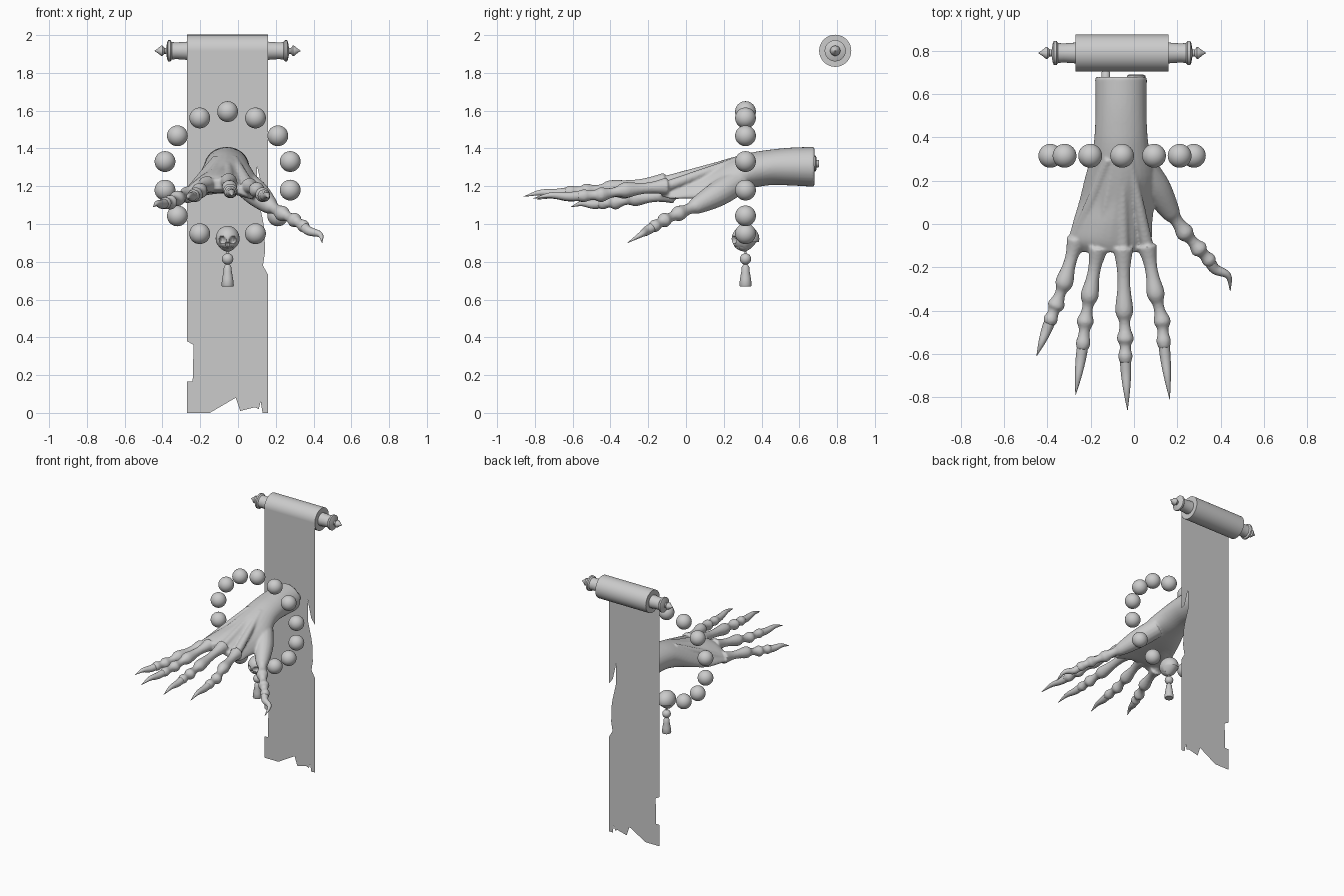
import bpy, bmesh
from math import sin, cos, pi, tau, radians
from mathutils import Vector, Matrix

cube = bpy.data.objects.get("Cube")
if cube:
    bpy.data.objects.remove(cube, do_unlink=True)

grey = bpy.data.materials.new("plain grey")
grey.use_nodes = True
grey.diffuse_color = (0.6, 0.6, 0.6, 1)
grey.node_tree.nodes["Principled BSDF"].inputs["Base Color"].default_value = grey.diffuse_color

MID = -0.055   # shared centre line of banner, beads and arm
RING_Y = 0.315


def finish(name, bm, smooth=True):
    bmesh.ops.recalc_face_normals(bm, faces=bm.faces)
    mesh = bpy.data.meshes.new(name)
    bm.to_mesh(mesh)
    bm.free()
    mesh.materials.append(grey)
    obj = bpy.data.objects.new(name, mesh)
    bpy.context.collection.objects.link(obj)
    if smooth:
        bpy.ops.object.select_all(action='DESELECT')
        obj.select_set(True)
        bpy.context.view_layer.objects.active = obj
        bpy.ops.object.shade_smooth_by_angle(angle=radians(40))
    return obj


def skin(bm, rings):
    """Bridge a list of point rings and cap both ends."""
    loops = [[bm.verts.new(p) for p in ring] for ring in rings]
    for a, b in zip(loops, loops[1:]):
        for i in range(len(a)):
            j = (i + 1) % len(a)
            bm.faces.new((a[i], a[j], b[j], b[i]))
    bm.faces.new(loops[0])
    bm.faces.new(loops[-1])


def spline(points, steps=5):
    """Catmull-Rom through points of any dimension."""
    p = [Vector(q) for q in points]
    p = [p[0] * 2 - p[1]] + p + [p[-1] * 2 - p[-2]]
    out = []
    for a, b, c, d in zip(p, p[1:], p[2:], p[3:]):
        for k in range(steps):
            t = k / steps
            out.append((b * 2 + (c - a) * t + (a * 2 - b * 5 + c * 4 - d) * t * t
                        + (b * 3 - a - c * 3 + d) * t ** 3) / 2)
    return out + [p[-2]]


def tube(bm, stations, sides=16):
    """Round tube through (x, y, z, radius) stations."""
    path = spline(stations)
    rings = []
    for i, s in enumerate(path):
        ahead = path[min(i + 1, len(path) - 1)].to_3d() - path[max(i - 1, 0)].to_3d()
        side = ahead.cross(Vector((0, 0, 1))).normalized()
        up = side.cross(ahead).normalized()
        r = max(s[3], 0.001)
        rings.append([s.to_3d() + (side * cos(k * tau / sides) + up * sin(k * tau / sides)) * r
                      for k in range(sides)])
    skin(bm, rings)


def lathe(name, profile, place, sides=40):
    """Spin (radius, height) pairs about local z, then place."""
    bm = bmesh.new()
    skin(bm, [[place @ Vector((r * cos(k * tau / sides), r * sin(k * tau / sides), h))
               for k in range(sides)] for r, h in profile])
    return finish(name, bm)


def ball(name, centre, radius):
    bm = bmesh.new()
    bmesh.ops.create_uvsphere(bm, u_segments=32, v_segments=20, radius=radius,
                              matrix=Matrix.Translation(centre))
    return finish(name, bm)


# Roller with turned ends
half = [(0.085, 0.215), (0.048, 0.215), (0.044, 0.27), (0.046, 0.295), (0.056, 0.303),
        (0.056, 0.315), (0.045, 0.32), (0.016, 0.325), (0.016, 0.335), (0.027, 0.345),
        (0.027, 0.352), (0.012, 0.37), (0.001, 0.387)]
profile = [(r, -h) for r, h in reversed(half)] + half
lathe("banner_roller", profile,
      Matrix.Translation((MID, 0.79, 1.917)) @ Matrix.Rotation(pi / 2, 4, 'Y'))

# Torn banner sheet
left_bite = [(-.27, .38), (-.235, .36), (-.22, .32), (-.197, .27), (-.21, .2), (-.24, .165), (-.27, .165)]
hem = [(-.27, 0), (-.15, 0), (-.135, .03), (-.115, .02), (-.09, .05), (-.085, .1), (-.07, .21),
       (-.045, .23), (-.02, .2), (-.012, .08), (.012, .01), (.03, .06), (.04, .115), (.08, .11),
       (.09, .03), (.11, .02), (.12, .06), (.13, 0), (.16, 0)]
right_tear = [(.16, .73), (.132, .78), (.143, .85), (.14, .97), (.13, 1.03), (.1, 1.02), (.03, .96),
              (0, 1.06), (0, 1.19), (.06, 1.22), (.07, 1.29), (.1, 1.31), (.13, 1.18), (.16, 1.14)]
bm = bmesh.new()
outline = [(-.27, 1.917)] + left_bite + hem + right_tear + [(.16, 1.917)]
bm.faces.new([bm.verts.new((x, 0.705, z)) for x, z in outline])
bmesh.ops.triangulate(bm, faces=bm.faces)
finish("banner_sheet", bm, smooth=False)

# Ring of beads, open at the bottom for the skull
COUNT, RING_R, RING_Z = 14, 0.34, 1.255
for i in range(COUNT):
    if i != COUNT // 2:
        a = i * tau / COUNT
        ball(f"bead_{i}", (MID + RING_R * sin(a), RING_Y, RING_Z + RING_R * cos(a)), 0.055)

# Skull pendant with pressed sockets and narrowed jaw
bm = bmesh.new()
bmesh.ops.create_uvsphere(bm, u_segments=64, v_segments=48, radius=1)
dents = [((-.42, -.85, -.1), .3, .3), ((.42, -.85, -.1), .3, .3), ((0, -.9, -.42), .16, .2)]
for v in bm.verts:
    p = v.co.copy()
    for centre, size, depth in dents:
        d = (p - Vector(centre).normalized()).length / size
        if d < 1:
            v.co.y += depth * (1 - d ** 4)
    if p.z < -.3:
        v.co.x *= 1 + (p.z + .3) * .25
        v.co.z += max(0, p.y) * .45
        if p.y < 0 and -.75 < p.z < -.6:
            v.co.y += .08 * (sin(p.x * 30) > 0)
    v.co = Vector((v.co.x * .063, v.co.y * .073, v.co.z * .068)) + Vector((MID, RING_Y, .922))
finish("skull_pendant", bm)

# Tassel under the skull
ball("tassel_bead", (MID, RING_Y, 0.815), 0.03)
lathe("tassel", [(.006, .86), (.006, .79), (.012, .785), (.02, .772), (.022, .75), (.029, .71),
                 (.033, .675), (.03, .67)], Matrix.Translation((MID, RING_Y, 0)))

# Forearm and arched palm: y, centre x, centre z, half width, half height, drop at the sides
sections = [(.68, -.06, 1.303, .12, .106, 0), (.55, -.06, 1.304, .118, .1, 0),
            (.45, -.06, 1.3, .12, .094, 0), (.35, -.06, 1.285, .13, .094, .01),
            (.22, -.06, 1.258, .165, .088, .05), (.1, -.08, 1.235, .175, .073, .08),
            (0, -.1, 1.225, .185, .06, .08), (-.08, -.11, 1.215, .19, .046, .075),
            (-.13, -.1, 1.21, .15, .026, .06)]
hand = bmesh.new()
rings = []
for y, x, z, w, h, drop in spline(sections, 4):
    ring = []
    for k in range(32):
        c, s = cos(k * tau / 32), sin(k * tau / 32)
        ring.append((x + w * c, y, z + h * s - drop * c * c))
    rings.append(ring)
skin(hand, rings)

# Fingers: knuckle, two joints, claw root, claw tip
fingers = {
    "index": [(.06, -.1, 1.2), (.1, -.32, 1.18), (.13, -.45, 1.155), (.137, -.54, 1.15), (.165, -.81, 1.135)],
    "middle": [(-.05, -.11, 1.225), (-.045, -.4, 1.19), (-.04, -.53, 1.175), (-.04, -.61, 1.17), (-.03, -.86, 1.145)],
    "ring": [(-.165, -.11, 1.21), (-.205, -.33, 1.175), (-.225, -.45, 1.155), (-.235, -.55, 1.15), (-.27, -.79, 1.13)],
    "little": [(-.265, -.07, 1.155), (-.322, -.27, 1.135), (-.36, -.375, 1.115), (-.385, -.44, 1.11), (-.45, -.61, 1.09)],
    "thumb": [(.165, .06, 1.1), (.235, -.04, 1.055), (.3, -.115, 1.02), (.345, -.165, .99), (.445, -.31, .9)],
}
for name, joints in fingers.items():
    pts = [Vector(j) for j in joints]
    flesh = []
    for a, b, knob, neck in zip(pts, pts[1:4], (.047, .042, .04), (.031, .027, .027)):
        flesh.append((*a, knob))
        flesh += [(*a.lerp(b, t), neck) for t in (.35, .65)]
    flesh.append((*pts[3], .034))
    flesh.append((*pts[3].lerp(pts[4], .13), .026))
    if name == "thumb":
        flesh = [(.02, .28, 1.23, .07), (.1, .17, 1.16, .068)] + flesh
    else:
        # Tendon over the back of the hand
        wrist = Vector((MID + (pts[0].x - MID) * .3, .3, 1.345))
        mid = wrist.lerp(pts[0], .55)
        tube(hand, [(*wrist, .02), (*mid, .026), (*pts[0], .03)], 10)
    tube(hand, flesh)

    # Curved claw
    root, tip = pts[3], pts[4]
    lift = Vector((.025, .02, .012)) if name == "thumb" else Vector((0, 0, .012))
    claw = bmesh.new()
    tube(claw, [(*root, .026), (*root.lerp(tip, .3), .024),
                (*(root.lerp(tip, .65) + lift), .015), (*tip, .001)])
    finish(f"{name}_claw", claw)

# Fuse arm, palm, fingers and tendons into one skin
obj = finish("hand", hand)
fuse = obj.modifiers.new("fuse", 'REMESH')
fuse.mode = 'VOXEL'
fuse.voxel_size = 0.0075
fuse.use_smooth_shade = True
soften = obj.modifiers.new("soften", 'SMOOTH')
soften.factor = 0.5
soften.iterations = 4

# Bone stubs at the cut wrist
for name, x, r, end in (("thin_bone", -.13, .02, .705), ("thick_bone", .01, .042, .69)):
    lathe(name, [(r, 0), (r, end - .66), (r * .8, end - .655)],
          Matrix.Translation((x, .655, 1.32)) @ Matrix.Rotation(-pi / 2, 4, 'X'))
